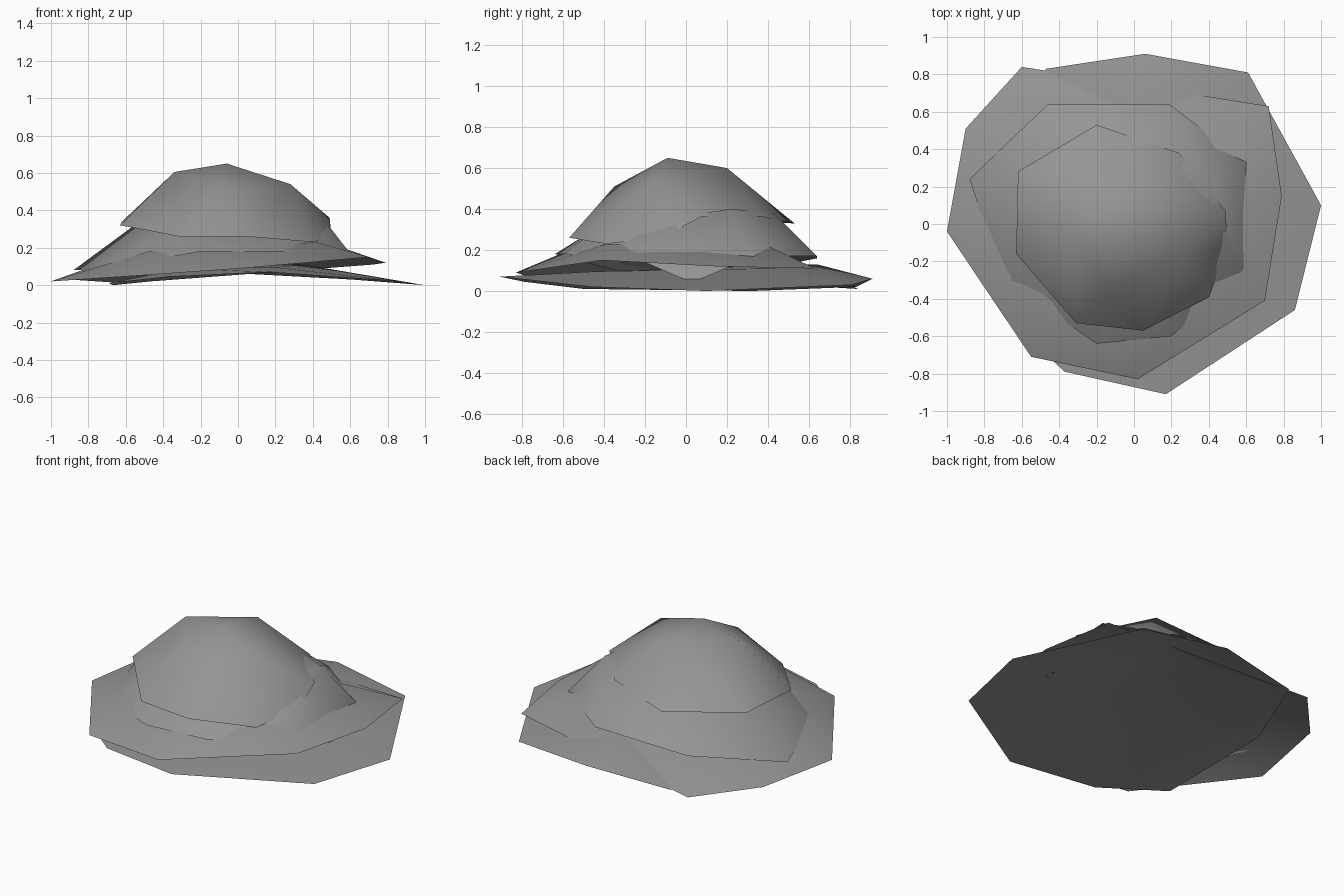
import bpy, bmesh, math

if "Cube" in bpy.data.objects:
    bpy.data.objects.remove(bpy.data.objects["Cube"], do_unlink=True)

stone = bpy.data.materials.new("stone_grey")
stone.use_nodes = True
GREY = (0.3, 0.3, 0.3, 1)
stone.diffuse_color = GREY
stone.node_tree.nodes["Principled BSDF"].inputs["Base Color"].default_value = GREY


def shell(name, rim, crown):
    """Open-bottomed faceted shell from a tilted rim up over a raised crown."""
    bm = bmesh.new()
    for p in rim + crown:
        bm.verts.new(p)
    hull = bmesh.ops.convex_hull(bm, input=bm.verts[:])
    loose = set(hull["geom_interior"]) | set(hull["geom_unused"])
    bmesh.ops.delete(bm, geom=[v for v in loose if isinstance(v, bmesh.types.BMVert)],
                     context='VERTS')
    bmesh.ops.recalc_face_normals(bm, faces=bm.faces[:])
    # Remove the underside
    bm.normal_update()
    under = [f for f in bm.faces if f.normal.z < 0]
    bmesh.ops.delete(bm, geom=under, context='FACES')
    mesh = bpy.data.meshes.new(name)
    bm.to_mesh(mesh)
    bm.free()
    mesh.materials.append(stone)
    obj = bpy.data.objects.new(name, mesh)
    bpy.context.collection.objects.link(obj)
    bpy.ops.object.select_all(action='DESELECT')
    obj.select_set(True)
    bpy.context.view_layer.objects.active = obj
    bpy.ops.object.shade_smooth_by_angle(angle=math.radians(60))


# Lowest shell, a shallow sheet reaching furthest to the left and front
shell("ground_shell",
      [(1, .1, 0), (.61, .81, .03), (.06, .91, .06), (-.47, .83, .02),
       (-.67, .32, 0), (-.69, -.5, .01), (-.37, -.79, .045), (.17, -.91, .07),
       (.86, -.46, .02)],
      [(.3, 0, .095), (.35, .4, .11), (0, .64, .13), (-.3, -.3, .09), (.2, -.45, .095)])

# Second shell, shifted to the right and lifted at its left edge
shell("lower_shell",
      [(-1, -.04, .02), (-.9, .51, .03), (-.6, .84, .01), (.72, .63, .11),
       (.79, .15, .12), (.7, -.41, .15), (.02, -.83, .09), (-.55, -.71, .05)],
      [(-.5, .2, .2), (-.48, -.4, .18), (-.02, -.58, .195), (.42, -.38, .23),
       (.5, .05, .22), (.42, .4, .22)])

# Third shell, the skirt beneath the cap
shell("middle_shell",
      [(-.88, .24, .08), (-.46, .64, .16), (.19, .64, .17), (.6, .33, .17),
       (.66, .03, .04), (.6, -.27, .17), (.2, -.6, .18), (-.2, -.64, .18),
       (-.7, -.3, .09)],
      [(-.5, .15, .36), (0, .43, .38), (.42, .22, .4), (.44, .02, .37),
       (.4, -.2, .31), (0, -.4, .33), (-.37, -.3, .31)])

# Rounded cap stone
shell("cap_shell",
      [(-.62, .28, .34), (-.2, .53, .33), (.24, .38, .36), (.49, .07, .36),
       (.5, -.12, .26), (.4, -.39, .23), (.05, -.57, .26), (-.31, -.53, .26),
       (-.63, -.16, .32)],
      [(-.06, -.09, .65), (-.34, -.04, .605), (0, .2, .6), (.28, -.15, .54),
       (-.12, -.35, .51)])
